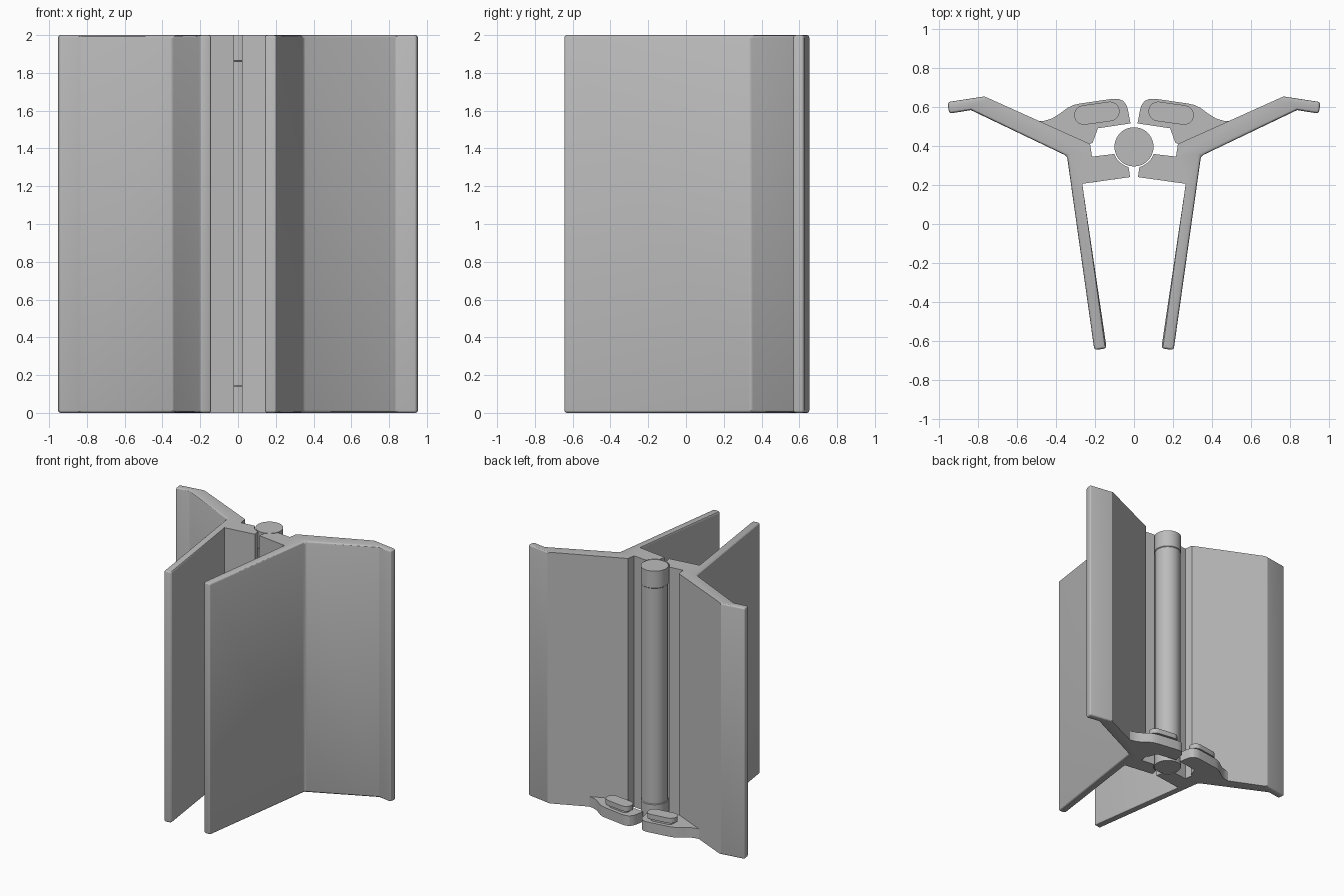
import bpy, bmesh, math
from mathutils import Vector

if "Cube" in bpy.data.objects:
    bpy.data.objects.remove(bpy.data.objects["Cube"])

grey = bpy.data.materials.new("plain grey")
grey.diffuse_color = (0.5, 0.5, 0.5, 1)
grey.use_nodes = True
grey.node_tree.nodes["Principled BSDF"].inputs["Base Color"].default_value = grey.diffuse_color
PIN_Y = 0.395


def finish(name, bm):
    bmesh.ops.recalc_face_normals(bm, faces=bm.faces)
    me = bpy.data.meshes.new(name)
    bm.to_mesh(me)
    bm.free()
    ob = bpy.data.objects.new(name, me)
    bpy.context.collection.objects.link(ob)
    me.materials.append(grey)
    bpy.ops.object.select_all(action='DESELECT')
    ob.select_set(True)
    bpy.context.view_layer.objects.active = ob
    bpy.ops.object.shade_smooth_by_angle(angle=math.radians(25))
    return ob


def extrude(name, outline, z0, z1, side=1, rounded=None, width=0.015):
    """Extrude a plan outline; round the edges chosen by the rule."""
    bm = bmesh.new()
    face = bm.faces.new([bm.verts.new((side * x, y, z0)) for x, y in outline])
    new = bmesh.ops.extrude_face_region(bm, geom=[face])["geom"]
    top = [v for v in new if isinstance(v, bmesh.types.BMVert)]
    bmesh.ops.translate(bm, verts=top, vec=(0, 0, z1 - z0))
    bmesh.ops.recalc_face_normals(bm, faces=bm.faces)
    if rounded:
        edges = [e for e in bm.edges if e.calc_face_angle(0) > 0.7
                 and all(rounded(abs(v.co.x), v.co.y) for v in e.verts)]
        bmesh.ops.bevel(bm, geom=edges, offset=width, segments=3,
                        profile=0.5, affect='EDGES')
    return finish(name, bm)


def arc(cx, cy, r, a0, a1, n):
    return [(cx + r * math.cos(math.radians(a0 + (a1 - a0) * i / n)),
             cy + r * math.sin(math.radians(a0 + (a1 - a0) * i / n)))
            for i in range(n + 1)]


def slot(cx, cy, half, r, tilt):
    """Outline with straight sides and round ends, tilted in plan."""
    d = Vector((math.cos(math.radians(tilt)), math.sin(math.radians(tilt)))) * (half - r)
    return (arc(cx + d.x, cy + d.y, r, tilt - 90, tilt + 90, 12)
            + arc(cx - d.x, cy - d.y, r, tilt + 90, tilt + 270, 12))


# clip half: bent wing, leg and hinge jaw with a round socket
clip = [(0.225, 0.41), (0.765, 0.653), (0.955, 0.624), (0.946, 0.565), (0.835, 0.583),
        (0.343, 0.348), (0.203, -0.646), (0.14, -0.636), (0.265, 0.206), (0.02, 0.24),
        (0.028, 0.291)]
clip += arc(0, PIN_Y, 0.107, -68, -20, 8) + [(0.215, 0.345)]

# foot plate: flares out of the wing around the hinge
plate = [(0.018, 0.515), (0.185, 0.49), (0.212, 0.415), (0.24, 0.405), (0.5, 0.525),
         (0.46, 0.528), (0.42, 0.54), (0.38, 0.565), (0.34, 0.595), (0.31, 0.609),
         (0.28, 0.616), (0.11, 0.641), (0.08, 0.641), (0.055, 0.63), (0.038, 0.608),
         (0.032, 0.59)]

for side, tag in ((1, "right"), (-1, "left")):
    extrude(tag + "_clip_half", clip, 0, 2, side, lambda x, y: x > 0.23 or y < 0.2)
    extrude(tag + "_foot_plate", plate, 0, 0.08, side)
    extrude(tag + "_knob_stem", slot(0.19, 0.567, 0.09, 0.033, -8), 0.07, 0.11, side)
    extrude(tag + "_knob_cap", slot(0.19, 0.567, 0.117, 0.05, -8), 0.1, 0.14, side)

# hinge pin: slim shaft between two wider collars
profile = [(0.1, 0), (0.1, 0.14), (0.095, 0.145), (0.095, 1.86), (0.1, 1.865), (0.1, 2)]
bm = bmesh.new()
N = 48
rings = [[bm.verts.new((r * math.cos(math.tau * i / N), PIN_Y + r * math.sin(math.tau * i / N), z))
          for i in range(N)] for r, z in profile]
for a, b in zip(rings, rings[1:]):
    for i in range(N):
        bm.faces.new((a[i], a[(i + 1) % N], b[(i + 1) % N], b[i]))
bm.faces.new(rings[0])
bm.faces.new(rings[-1])
finish("hinge_pin", bm)
